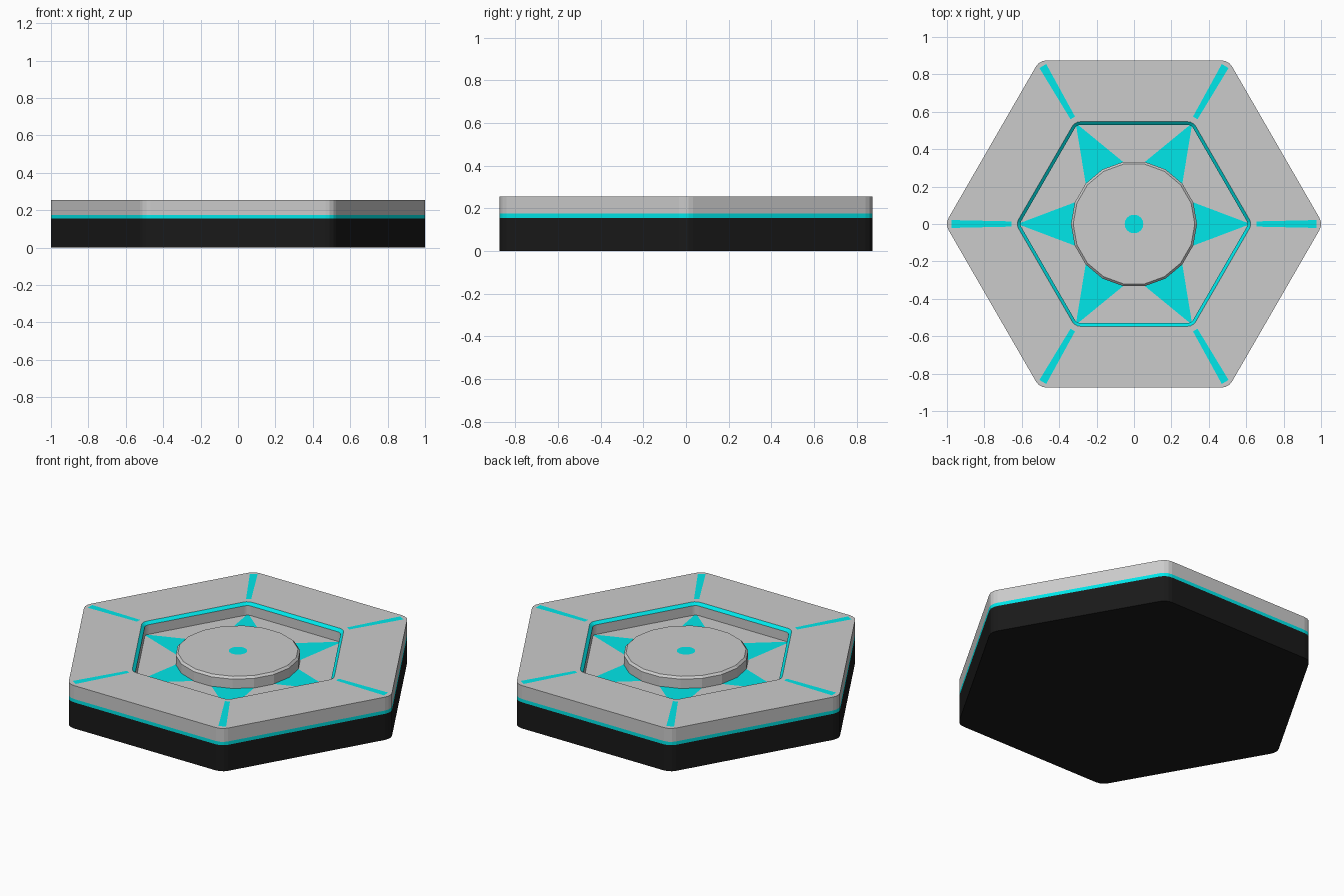
import bpy
from math import sin, cos, pi, radians

if "Cube" in bpy.data.objects:
    bpy.data.objects.remove(bpy.data.objects["Cube"])


def material(name, color):
    m = bpy.data.materials.new(name)
    m.diffuse_color = color
    m.use_nodes = True
    m.node_tree.nodes["Principled BSDF"].inputs["Base Color"].default_value = m.diffuse_color
    return m


CYAN = material("cyan", (0.0, 0.8, 0.82, 1))
BLACK = material("black", (0.01, 0.01, 0.01, 1))


def make(name, verts, faces, mat=None):
    me = bpy.data.meshes.new(name)
    me.from_pydata(verts, [], faces)
    me.update()
    ob = bpy.data.objects.new(name, me)
    bpy.context.collection.objects.link(ob)
    if mat:
        me.materials.append(mat)
    return ob


def hexagon(flat, r, z, seg=3):
    """Hexagon loop with corners on the x axis, rounded with radius r."""
    pts = []
    c = (flat - r) / cos(pi / 6)
    for k in range(6):
        a = k * pi / 3
        for i in range(seg + 1):
            t = a - pi / 6 + pi / 3 * i / seg
            pts.append((c * cos(a) + r * cos(t), c * sin(a) + r * sin(t), z))
    return pts


def circle(r, z, n):
    return [(r * cos(2 * pi * i / n), r * sin(2 * pi * i / n), z) for i in range(n)]


def loft(name, loops, mat=None, bottom=False, top=False):
    """Skin a stack of equal loops, optionally capping the ends."""
    n = len(loops[0])
    verts = [p for loop in loops for p in loop]
    faces = []
    for j in range(len(loops) - 1):
        for i in range(n):
            k = (i + 1) % n
            faces.append((j * n + i, j * n + k, (j + 1) * n + k, (j + 1) * n + i))
    if bottom:
        faces.append(tuple(reversed(range(n))))
    if top:
        faces.append(tuple(range((len(loops) - 1) * n, len(loops) * n)))
    return make(name, verts, faces, mat)


def six_fold(name, pts, z, mat):
    """Repeat a flat polygon around the centre six times."""
    verts, faces, n = [], [], len(pts)
    for k in range(6):
        a = radians(60 * k)
        verts += [(x * cos(a) - y * sin(a), x * sin(a) + y * cos(a), z) for x, y in pts]
        faces.append(tuple(range(k * n, k * n + n)))
    return make(name, verts, faces, mat)


# heights and outer shape
FLAT, R = 0.875, 0.067
Z_BASE, Z_BAND, Z_TOP, Z_FLOOR, Z_RIM = 0.155, 0.175, 0.255, 0.183, 0.24

# black base and glowing band
loft("base", [hexagon(FLAT, R, 0), hexagon(FLAT, R, Z_BASE)], BLACK, bottom=True)
loft("light_band", [hexagon(FLAT, R, Z_BASE), hexagon(FLAT, R, Z_BAND)], CYAN)

# grey top ring, cyan chamfer of the recess, recess wall and floor
loft("top_ring", [hexagon(FLAT, R, Z_BAND), hexagon(FLAT, R, Z_TOP), hexagon(0.547, 0.05, Z_TOP)])
loft("recess_rim", [hexagon(0.547, 0.05, Z_TOP), hexagon(0.53, 0.035, Z_RIM)], CYAN)
loft("recess", [hexagon(0.53, 0.035, Z_RIM), hexagon(0.53, 0.035, Z_FLOOR)], top=True)

# central disc with chamfered edge and light dot
loft("center_disc", [circle(0.337, Z_FLOOR, 18), circle(0.337, 0.24, 18), circle(0.325, 0.252, 18)], top=True)
loft("center_dot", [circle(0.05, 0.2535, 18)], CYAN, top=True)

# cyan markings
six_fold("floor_wedges", [(0.3, -0.122), (0.607, -0.006), (0.607, 0.006), (0.3, 0.122)], Z_FLOOR + 0.0015, CYAN)
six_fold("spoke_lights", [(0.655, -0.014), (0.975, -0.021), (0.975, 0.021), (0.655, 0.014)], Z_TOP + 0.0015, CYAN)
